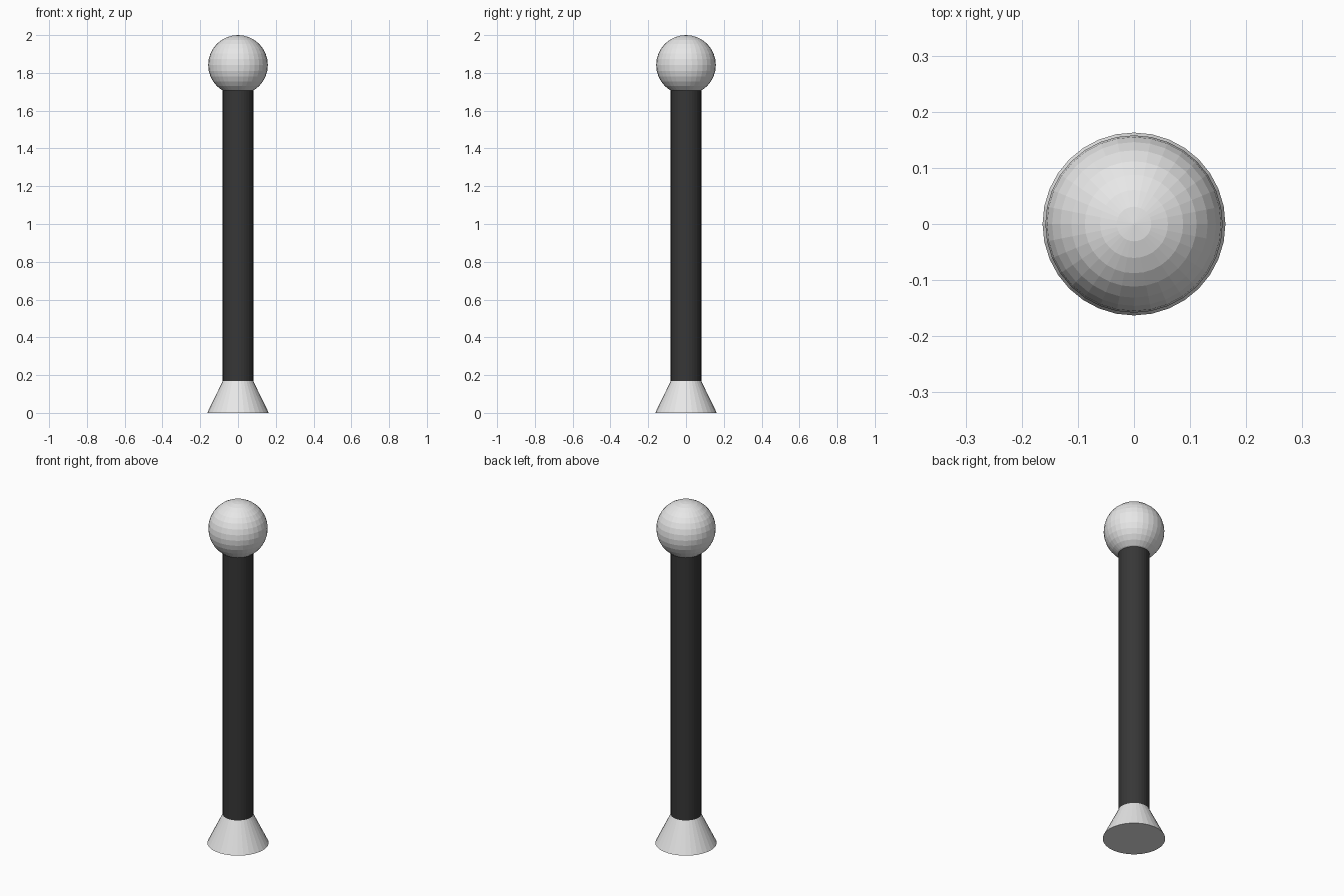
import bpy

cube = bpy.data.objects.get("Cube")
if cube:
    bpy.data.objects.remove(cube, do_unlink=True)

SIDES = 32
POST_RADIUS = 0.081
BASE_HEIGHT = 0.168
BALL_RADIUS = 0.158
BALL_Z = 2 - BALL_RADIUS


def make_material(name, value):
    mat = bpy.data.materials.new(name)
    mat.use_nodes = True
    colour = (value, value, value, 1)
    mat.diffuse_color = colour
    mat.node_tree.nodes["Principled BSDF"].inputs["Base Color"].default_value = colour
    return mat


def finish(name, mat):
    obj = bpy.context.object
    obj.name = name
    obj.data.name = name
    obj.data.materials.append(mat)
    return obj


light_grey = make_material("light grey", 0.8)
charcoal = make_material("charcoal", 0.038)

# Flared foot
bpy.ops.mesh.primitive_cone_add(vertices=SIDES, radius1=0.163, radius2=POST_RADIUS,
                                depth=BASE_HEIGHT, location=(0, 0, BASE_HEIGHT / 2))
finish("base", light_grey)

# Post, running from the foot into the ball
post_top = BALL_Z - 0.1
bpy.ops.mesh.primitive_cylinder_add(vertices=SIDES, radius=POST_RADIUS,
                                    depth=post_top - BASE_HEIGHT,
                                    location=(0, 0, (post_top + BASE_HEIGHT) / 2))
finish("post", charcoal)

# Faceted ball on top
bpy.ops.mesh.primitive_uv_sphere_add(segments=SIDES, ring_count=16, radius=BALL_RADIUS,
                                     location=(0, 0, BALL_Z))
finish("ball", light_grey)
